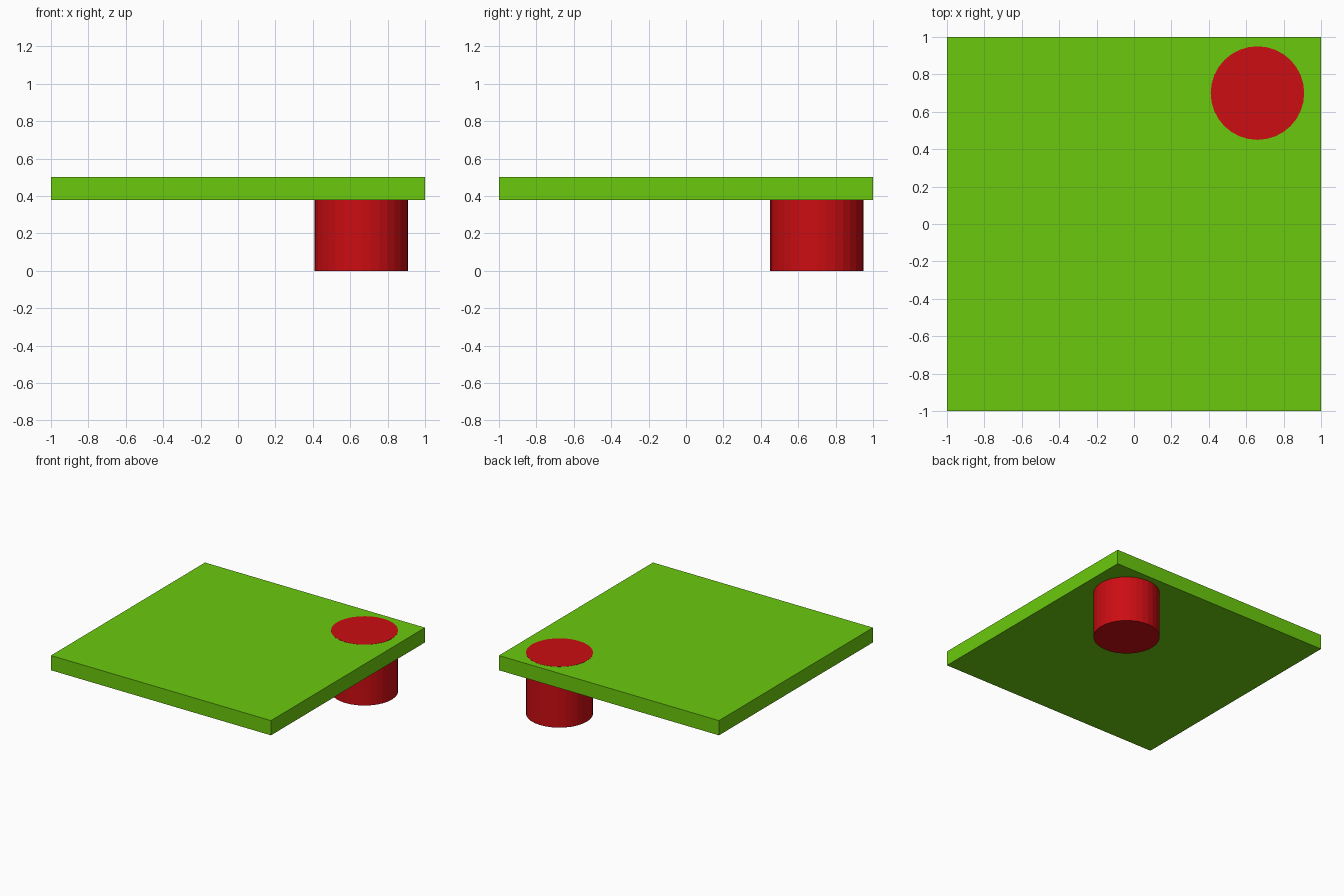
import bpy

if "Cube" in bpy.data.objects:
    bpy.data.objects.remove(bpy.data.objects["Cube"])


def finish(name, color):
    obj = bpy.context.object
    obj.name = name
    mat = bpy.data.materials.new(name + "_paint")
    mat.diffuse_color = (*color, 1.0)
    mat.use_nodes = True
    mat.node_tree.nodes["Principled BSDF"].inputs["Base Color"].default_value = mat.diffuse_color
    obj.data.materials.append(mat)
    return obj


# Square slab
bpy.ops.mesh.primitive_cube_add(size=1, location=(0, 0, 0.4395))
slab = finish("slab", (0.147, 0.584, 0.004))
slab.scale = (2, 2, 0.121)

# Round post through the corner, its top just proud of the slab so it shows
bpy.ops.mesh.primitive_cylinder_add(vertices=32, radius=0.25, depth=0.501,
                                    location=(0.66, 0.70, 0.2505))
finish("post", (0.597, 0.004, 0.006))
